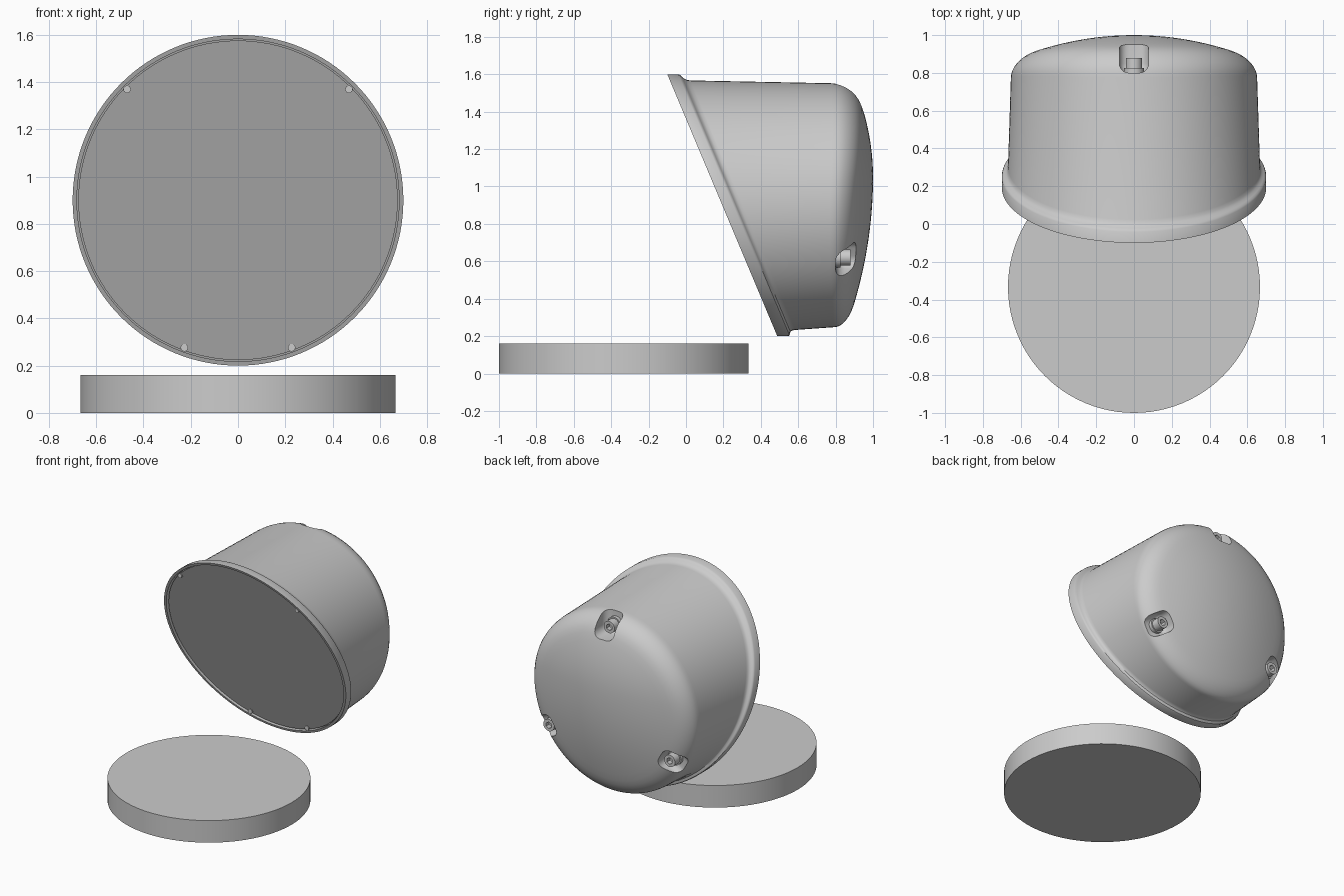
import bpy, bmesh, math
from mathutils import Matrix, Vector

cube = bpy.data.objects.get("Cube")
if cube:
    bpy.data.objects.remove(cube, do_unlink=True)

grey = bpy.data.materials.new("plain grey")
grey.use_nodes = True
COL = (0.6, 0.6, 0.6, 1)
grey.diffuse_color = COL
grey.node_tree.nodes["Principled BSDF"].inputs["Base Color"].default_value = COL

CZ = 0.9          # height of the lamp axis
SEG = 128


def front(x, z):
    """Slanted plane of the lamp face."""
    return -0.1 + 0.42 * (1.6 - z)


def dome(x, z):
    """Gently crowned, lopsided back."""
    dz = z - 1.05
    return 1.0 - 0.31 * x * x - (0.41 if dz > 0 else 0.22) * dz * dz


def back(x, z, drop):
    return dome(x, z) - drop * (0.55 + 0.35 * (z - 0.25))


def face(x, z, depth):
    return front(x, z) + depth


def add_object(name, bm):
    bmesh.ops.recalc_face_normals(bm, faces=bm.faces)
    me = bpy.data.meshes.new(name)
    bm.to_mesh(me)
    bm.free()
    me.materials.append(grey)
    ob = bpy.data.objects.new(name, me)
    bpy.context.collection.objects.link(ob)
    return ob


def loft(name, rings, seg=SEG):
    """Skin circular rings of (radius, surface, offset); both ends are capped."""
    bm = bmesh.new()
    loops = []
    for r, surf, d in rings:
        loop = []
        for i in range(seg):
            a = 2 * math.pi * i / seg
            x, z = r * math.cos(a), CZ + r * math.sin(a)
            loop.append(bm.verts.new((x, surf(x, z, d), z)))
        loops.append(loop)
    for a, b in zip(loops, loops[1:]):
        for i in range(seg):
            j = (i + 1) % seg
            bm.faces.new((a[i], a[j], b[j], b[i]))
    for loop, surf, d in ((loops[0], *rings[0][1:]), (loops[-1], *rings[-1][1:])):
        tip = bm.verts.new((0, surf(0, CZ, d), CZ))
        for i in range(seg):
            bm.faces.new((loop[i], loop[(i + 1) % seg], tip))
    return add_object(name, bm)


def cylinder(name, radius, y0, y1, seg, place):
    """Cylinder along y, moved by a matrix."""
    bm = bmesh.new()
    m = place @ Matrix.Translation((0, (y0 + y1) / 2, 0)) @ Matrix.Rotation(math.pi / 2, 4, 'X')
    bmesh.ops.create_cone(bm, cap_ends=True, segments=seg, radius1=radius,
                          radius2=radius, depth=y1 - y0, matrix=m)
    return add_object(name, bm)


def activate(ob):
    bpy.ops.object.select_all(action='DESELECT')
    ob.select_set(True)
    bpy.context.view_layer.objects.active = ob


def cut(target, cutter):
    mod = target.modifiers.new("cut", 'BOOLEAN')
    mod.object = cutter
    mod.operation = 'DIFFERENCE'
    mod.solver = 'EXACT'
    activate(target)
    bpy.ops.object.modifier_apply(modifier=mod.name)
    bpy.data.objects.remove(cutter, do_unlink=True)


def smooth(ob, degrees=35):
    activate(ob)
    bpy.ops.object.shade_smooth_by_angle(angle=math.radians(degrees))


# Housing: recessed face, flange, filleted neck, wall, rounded shoulder, back
shoulder = [(0.652, 0.12), (0.65, 0.095), (0.645, 0.072), (0.634, 0.05), (0.617, 0.03),
            (0.594, 0.014), (0.566, 0.004), (0.53, 0)]
housing = loft("lamp_housing",
               [(0.682, face, 0.04), (0.682, face, 0), (0.7, face, 0), (0.7, face, 0.058),
                (0.696, face, 0.067), (0.688, face, 0.073), (0.677, face, 0.08),
                (0.67, face, 0.092), (0.667, face, 0.11)]
               + [(r, back, d) for r, d in shoulder]
               + [(0.53 - 0.05 * k, back, 0) for k in range(1, 11)])

# Flat lens set into the rim
lens = loft("front_lens", [(0.676, face, 0.018), (0.676, face, 0.05)])
smooth(lens)

# Three screw pockets around the shoulder, each with a socket screw
for label, degrees in (("top", 0), ("left", 120), ("right", 240)):
    turn = Matrix.Translation((0, 0, CZ)) @ Matrix.Rotation(math.radians(degrees), 4, 'Y')
    bm = bmesh.new()
    bmesh.ops.create_cube(bm, size=1, matrix=Matrix.Translation((0, 0.985, 0.63))
                          @ Matrix.Diagonal((0.155, 0.37, 0.27, 1)))
    bmesh.ops.bevel(bm, geom=bm.edges[:], offset=0.05, segments=5, profile=0.5, affect='EDGES')
    bm.transform(turn)
    cut(housing, add_object("pocket_cutter", bm))

    seat = turn @ Matrix.Translation((0, 0, 0.56))
    smooth(cylinder("screw_washer_" + label, 0.052, 0.78, 0.825, 32, seat))
    head = cylinder("screw_head_" + label, 0.043, 0.79, 0.88, 32, seat)
    cut(head, cylinder("socket_cutter", 0.024, 0.845, 0.95, 6, seat))
    smooth(head)
smooth(housing)

# Small retaining pins around the lens edge
for i, degrees in enumerate((45, 135, -70, -110)):
    a = math.radians(degrees)
    x, z = 0.664 * math.cos(a), CZ + 0.664 * math.sin(a)
    y = front(x, z)
    smooth(cylinder("lens_pin_%d" % (i + 1), 0.016, y + 0.006, y + 0.05, 16,
                    Matrix.Translation((x, 0, z))))

# Separate round disc lying on the ground
bm = bmesh.new()
bmesh.ops.create_cone(bm, cap_ends=True, segments=96, radius1=0.667, radius2=0.667, depth=0.16,
                      matrix=Matrix.Translation((0, -0.333, 0.08)))
smooth(add_object("round_disc", bm))
